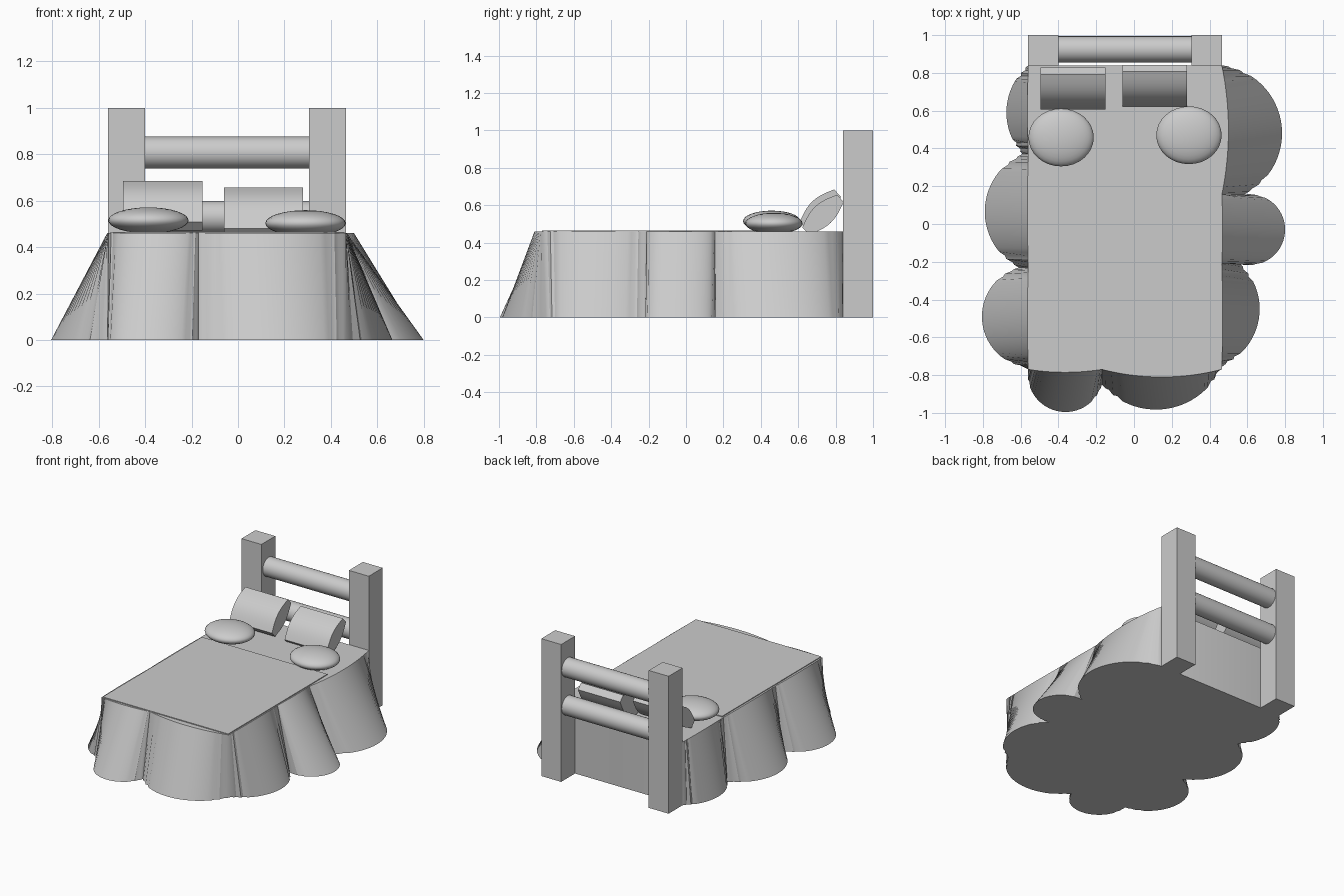
import bpy, bmesh, math
from mathutils import Vector

cube = bpy.data.objects.get("Cube")
if cube:
    bpy.data.objects.remove(cube, do_unlink=True)

grey = bpy.data.materials.new("plain grey")
grey.use_nodes = True
colour = (0.6, 0.6, 0.6, 1)
grey.diffuse_color = colour
grey.node_tree.nodes["Principled BSDF"].inputs["Base Color"].default_value = colour

LEFT, RIGHT, FOOT, HEAD, BED_TOP = -0.56, 0.465, -0.77, 0.84, 0.46


def finish(bm, name, smooth=None):
    bmesh.ops.recalc_face_normals(bm, faces=bm.faces)
    mesh = bpy.data.meshes.new(name)
    bm.to_mesh(mesh)
    bm.free()
    mesh.materials.append(grey)
    obj = bpy.data.objects.new(name, mesh)
    bpy.context.collection.objects.link(obj)
    if smooth:
        bpy.ops.object.select_all(action='DESELECT')
        obj.select_set(True)
        bpy.context.view_layer.objects.active = obj
        bpy.ops.object.shade_smooth_by_angle(angle=math.radians(smooth))
    return obj


def loft(name, lower, upper, smooth=None):
    """Closed solid between two matching outlines."""
    bm = bmesh.new()
    a = [bm.verts.new(p) for p in lower]
    b = [bm.verts.new(p) for p in upper]
    bm.faces.new(a)
    bm.faces.new(b)
    n = len(a)
    for i in range(n):
        j = (i + 1) % n
        bm.faces.new((a[i], a[j], b[j], b[i]))
    return finish(bm, name, smooth)


def box(name, x0, x1, y0, y1, z0, z1):
    ring = [(x0, y0), (x1, y0), (x1, y1), (x0, y1)]
    return loft(name, [(x, y, z0) for x, y in ring], [(x, y, z1) for x, y in ring])


def arc(a, b, sag, steps):
    """Circular arc bulging to the right of a -> b: (fraction along, point)."""
    a, b = Vector(a), Vector(b)
    along = (b - a).normalized()
    out = Vector((along.y, -along.x))
    chord = (b - a).length
    radius = (chord * chord / 4 + sag * sag) / (2 * sag)
    half = 2 * math.atan(2 * sag / chord)
    result = []
    for i in range(steps):
        angle = half * (2 * i / steps - 1)
        s = chord / 2 + radius * math.sin(angle)
        o = radius * math.cos(angle) - radius + sag
        # small pleats near both ends of each drape
        if min(i, steps - i) in (2, 4):
            o -= 0.012
        result.append((s / chord, a + along * s + out * o))
    return result


# Draped cover: floor corner, matching top corner, floor bulge, top bulge
drapes = [
    ((-0.56, 0.84), (LEFT, HEAD), 0.10, 0.004),
    ((-0.59, 0.37), (LEFT, 0.37), 0.19, 0.004),
    ((-0.61, -0.23), (LEFT, -0.23), 0.22, 0.004),
    ((-0.56, -0.76), (LEFT, FOOT), 0.19, 0.015),
    ((-0.17, -0.85), (-0.17, FOOT), 0.18, 0.04),
    ((0.465, -0.75), (RIGHT, FOOT), 0.15, 0.004),
    ((0.56, -0.21), (RIGHT, -0.21), 0.23, 0.004),
    ((0.58, 0.155), (RIGHT, 0.155), 0.26, 0.035),
]
ends = drapes[1:] + [((0.465, 0.84), (RIGHT, HEAD), 0, 0)]
floor_line, top_line = [], []
for (f0, t0, sag, bulge), (f1, t1, _, _) in zip(drapes, ends):
    t0, t1 = Vector(t0), Vector(t1)
    out = Vector((t1.y - t0.y, t0.x - t1.x)).normalized()
    for s, p in arc(f0, f1, sag, 28):
        s = min(max(s, 0), 1)
        q = t0.lerp(t1, s) + out * bulge * 4 * s * (1 - s)
        floor_line.append((p.x, p.y, 0))
        top_line.append((q.x, q.y, BED_TOP))
floor_line.append((RIGHT, HEAD, 0))
top_line.append((RIGHT, HEAD, BED_TOP))
loft("draped_cover", floor_line, top_line, 30)

# Turned-down top blanket
box("top_blanket", LEFT + 0.01, RIGHT - 0.005, FOOT, 0.37, 0.44, 0.466)

# Headboard posts and rails
box("headboard_post_right", -0.56, -0.40, HEAD, 1.0, 0, 1)
box("headboard_post_left", 0.305, 0.465, HEAD, 1.0, 0, 1)
for name, z in (("upper_rail", 0.807), ("lower_rail", 0.53)):
    ring = [(0.925 + 0.069 * math.cos(k * math.tau / 32),
             z + 0.069 * math.sin(k * math.tau / 32)) for k in range(32)]
    loft(name, [(-0.41, y, h) for y, h in ring], [(0.315, y, h) for y, h in ring], 40)

# Leaning pillows: a curved slab section swept sideways
def leaning_pillow(name, x0, x1, dy, dz):
    lower, upper = Vector((0.625, 0.49)), Vector((0.81, 0.665))
    along = (upper - lower).normalized()
    up = Vector((-along.y, along.x))
    length, n = (upper - lower).length, 12
    front, back = [], []
    for i in range(n + 1):
        s = i / n
        swell = 0.026 + 0.034 * math.sin(math.pi * s)
        mid = lower + along * length * s
        front.append(mid + up * swell)
        back.append(mid - up * swell)
    ring = [(p.x + dy, p.y + dz) for p in front + back[::-1]]
    loft(name, [(x0, y, z) for y, z in ring], [(x1, y, z) for y, z in ring], 30)


leaning_pillow("leaning_pillow_right", -0.495, -0.152, 0, 0)
leaning_pillow("leaning_pillow_left", -0.06, 0.28, 0.015, -0.028)

# Round cushions
for name, centre in (("round_cushion_right", (-0.386, 0.458, 0.515)),
                     ("round_cushion_left", (0.291, 0.47, 0.503))):
    bm = bmesh.new()
    bmesh.ops.create_uvsphere(bm, u_segments=32, v_segments=16, radius=1)
    bmesh.ops.scale(bm, vec=(0.173, 0.153, 0.056), verts=bm.verts)
    bmesh.ops.translate(bm, vec=centre, verts=bm.verts)
    finish(bm, name, 60)
